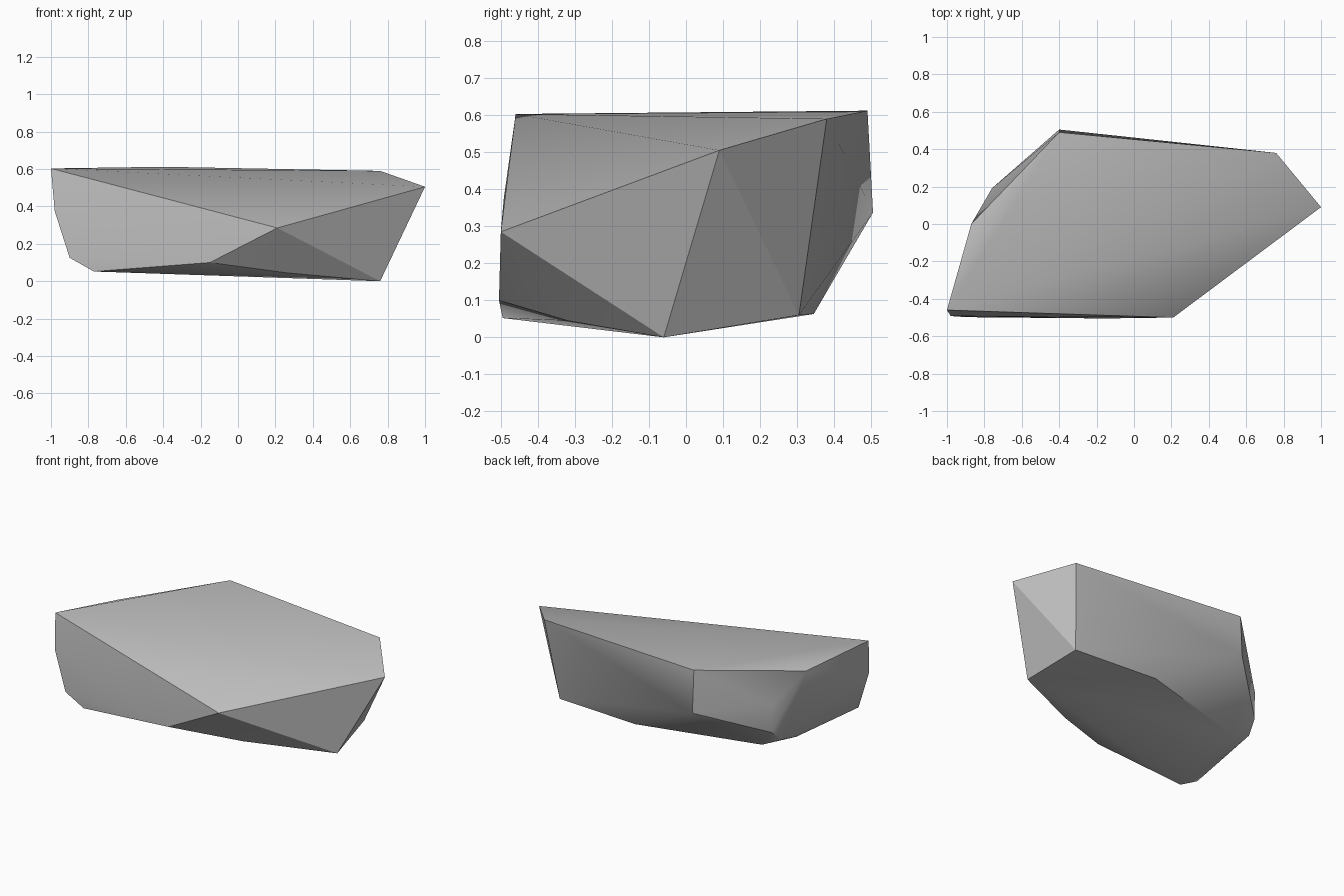
import bpy
import bmesh
import math

# Remove the default object if the scene has it
default_cube = bpy.data.objects.get("Cube")
if default_cube:
    bpy.data.objects.remove(default_cube, do_unlink=True)


def flat_material(name, color):
    """Plain single-colour material."""
    material = bpy.data.materials.new(name)
    material.use_nodes = True
    material.diffuse_color = color
    shader = material.node_tree.nodes["Principled BSDF"]
    shader.inputs["Base Color"].default_value = color
    return material


# Corners of the boulder, grouped by the side they belong to
top_corners = [
    (-1, -.46, .603), (1, .09, .505), (.76, .38, .59),
    (-.4, .49, .612), (-.87, 0, .546),
]
front_corners = [
    (.21, -.5, .285), (-.15, -.505, .1), (-.77, -.495, .052),
    (-.9, -.498, .125), (-.98, -.492, .375),
]
back_corners = [
    (-.4, .505, .337), (.125, .345, .063), (.7, .305, .06),
]
side_corners = [
    (-.76, .19, .37), (-.755, .195, .187), (-.78, .115, .117),
]
bottom_corners = [
    (.76, -.06, 0), (.26, -.32, .045), (-.645, .136, .055), (-.77, -.04, .073),
]


def build_boulder(name, corners, material):
    """Wrap a convex skin around the corners and merge nearly flat facets."""
    bm = bmesh.new()
    for corner in corners:
        bm.verts.new(corner)
    bmesh.ops.convex_hull(bm, input=bm.verts[:])
    bmesh.ops.dissolve_limit(
        bm, angle_limit=math.radians(1), verts=bm.verts[:], edges=bm.edges[:])
    bmesh.ops.recalc_face_normals(bm, faces=bm.faces[:])
    mesh = bpy.data.meshes.new(name)
    bm.to_mesh(mesh)
    bm.free()
    mesh.materials.append(material)
    boulder = bpy.data.objects.new(name, mesh)
    bpy.context.collection.objects.link(boulder)
    return boulder


stone_grey = flat_material("stone grey", (.5, .5, .5, 1))
rock = build_boulder(
    "rock",
    top_corners + front_corners + back_corners + side_corners + bottom_corners,
    stone_grey)

# Soft facets with crisp main ridges
bpy.ops.object.select_all(action="DESELECT")
rock.select_set(True)
bpy.context.view_layer.objects.active = rock
bpy.ops.object.shade_smooth_by_angle(angle=math.radians(30))
